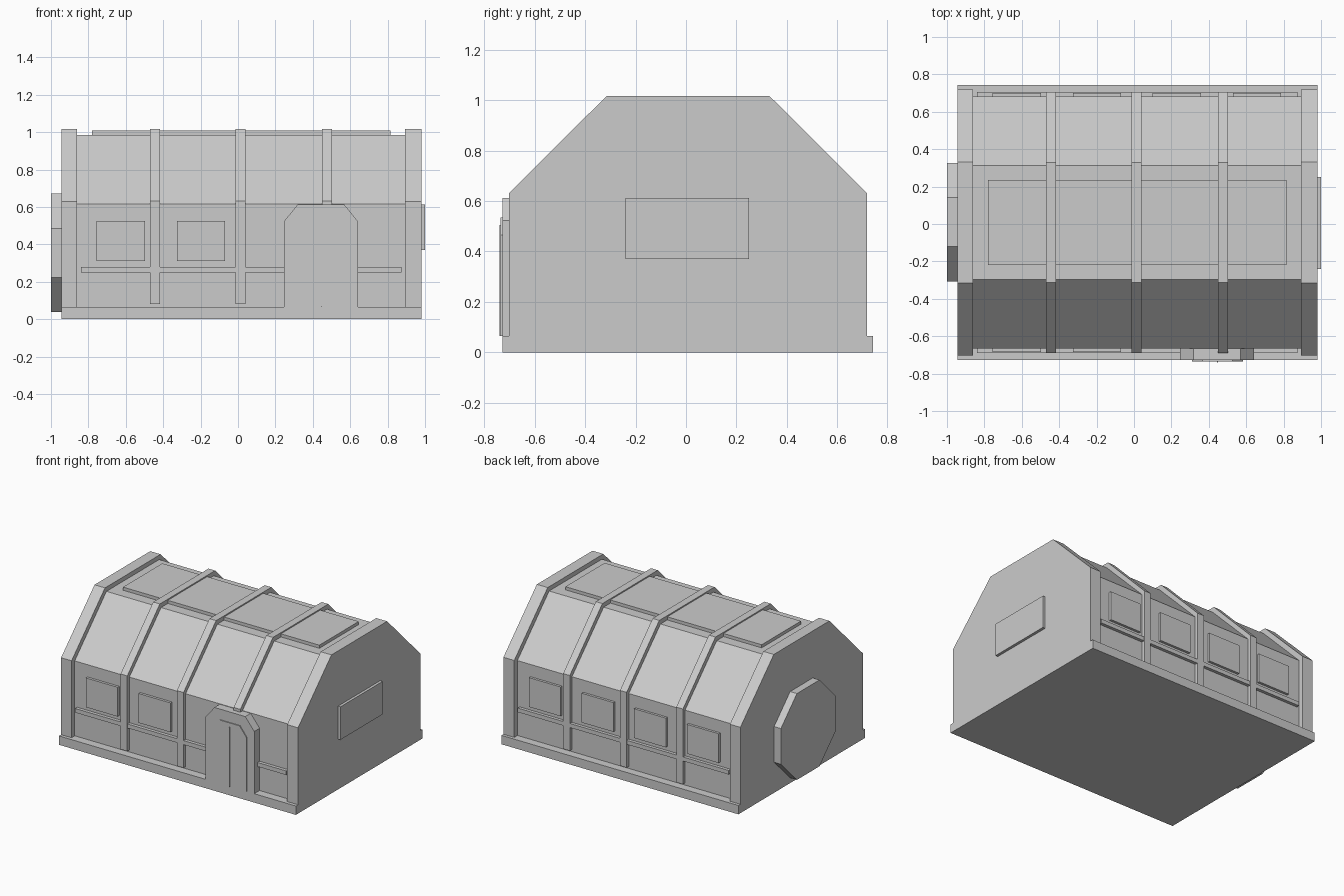
import bpy
import bmesh
from mathutils import Vector

cube = bpy.data.objects.get("Cube")
if cube:
    bpy.data.objects.remove(cube, do_unlink=True)

grey = bpy.data.materials.new("light_grey")
grey.use_nodes = True
grey.diffuse_color = (0.6, 0.6, 0.6, 1)
grey.node_tree.nodes["Principled BSDF"].inputs["Base Color"].default_value = (0.6, 0.6, 0.6, 1)


def prism(name, points, axis, start, end):
    """Extrude a 2D outline along x (points are y, z) or along y (points are x, z)."""
    bm = bmesh.new()
    if axis == "x":
        verts = [bm.verts.new((start, a, b)) for a, b in points]
        step = Vector((end - start, 0, 0))
    else:
        verts = [bm.verts.new((a, start, b)) for a, b in points]
        step = Vector((0, end - start, 0))
    face = bm.faces.new(verts)
    new = bmesh.ops.extrude_face_region(bm, geom=[face])["geom"]
    bmesh.ops.translate(bm, vec=step, verts=[v for v in new if isinstance(v, bmesh.types.BMVert)])
    bmesh.ops.recalc_face_normals(bm, faces=bm.faces)
    mesh = bpy.data.meshes.new(name)
    bm.to_mesh(mesh)
    bm.free()
    mesh.materials.append(grey)
    obj = bpy.data.objects.new(name, mesh)
    bpy.context.collection.objects.link(obj)
    return obj


def box(name, x0, x1, y0, y1, z0, z1):
    return prism(name, [(y0, z0), (y1, z0), (y1, z1), (y0, z1)], "x", x0, x1)


def hall(name, x0, x1, half, half_top, bottom, eave, top):
    """Straight walls below a roof with two slopes and a flat top."""
    c = 0.008
    prism(name, [(c - half, bottom), (c + half, bottom), (c + half, eave),
                 (c + half_top, top), (c - half_top, top), (c - half, eave)], "x", x0, x1)


def arch(name, x0, x1, z0, z1, cut, y0, y1):
    """Upright panel with chamfered top corners."""
    prism(name, [(x0, z0), (x1, z0), (x1, z1 - cut[1]), (x1 - cut[0], z1),
                 (x0 + cut[0], z1), (x0, z1 - cut[1])], "y", y0, y1)


# Foundation and main hall
box("foundation", -0.945, 0.98, -0.728, 0.742, 0, 0.065)
hall("main_hall", -0.9, 0.93, 0.674, 0.306, 0.05, 0.615, 0.985)

# Gable ends and roof ribs
hall("right_gable", -0.945, -0.86, 0.711, 0.323, 0.065, 0.63, 1.017)
hall("left_gable", 0.892, 0.98, 0.711, 0.323, 0.065, 0.63, 1.017)
for i, x in enumerate((-0.443, 0.014, 0.476)):
    hall(f"rib_{i + 1}", x - 0.027, x + 0.027, 0.699, 0.321, 0.08, 0.633, 1.017)

# Raised roof panel
box("roof_panel", -0.78, 0.815, -0.22, 0.236, 0.97, 1.008)

# Wall rails
box("front_rail", -0.84, 0.875, -0.69, -0.65, 0.25, 0.28)
box("back_rail", -0.84, 0.875, 0.67, 0.705, 0.25, 0.28)

# Windows
for i, x in enumerate((-0.627, -0.198, 0.228, 0.658)):
    if i < 2:
        box(f"front_window_{i + 1}", x - 0.129, x + 0.129, -0.685, -0.65, 0.31, 0.525)
    box(f"back_window_{i + 1}", x - 0.129, x + 0.129, 0.67, 0.7, 0.31, 0.525)

# Doorway
arch("door_frame", 0.245, 0.642, 0.065, 0.612, (0.073, 0.09), -0.728, -0.65)
arch("door", 0.31, 0.582, 0.065, 0.535, (0.055, 0.07), -0.735, -0.7)
box("door_seam", 0.444, 0.448, -0.74, -0.73, 0.065, 0.505)

# Gable details
box("left_gable_panel", 0.97, 1.0, -0.24, 0.25, 0.37, 0.612)
r, s, cy, cz = 0.317, 0.131, 0.01, 0.355
octagon = [(s, -r), (r, -s), (r, s), (s, r), (-s, r), (-r, s), (-r, -s), (-s, -r)]
prism("octagonal_hatch", [(cy + a, cz + b) for a, b in octagon], "x", -1.0, -0.93)
